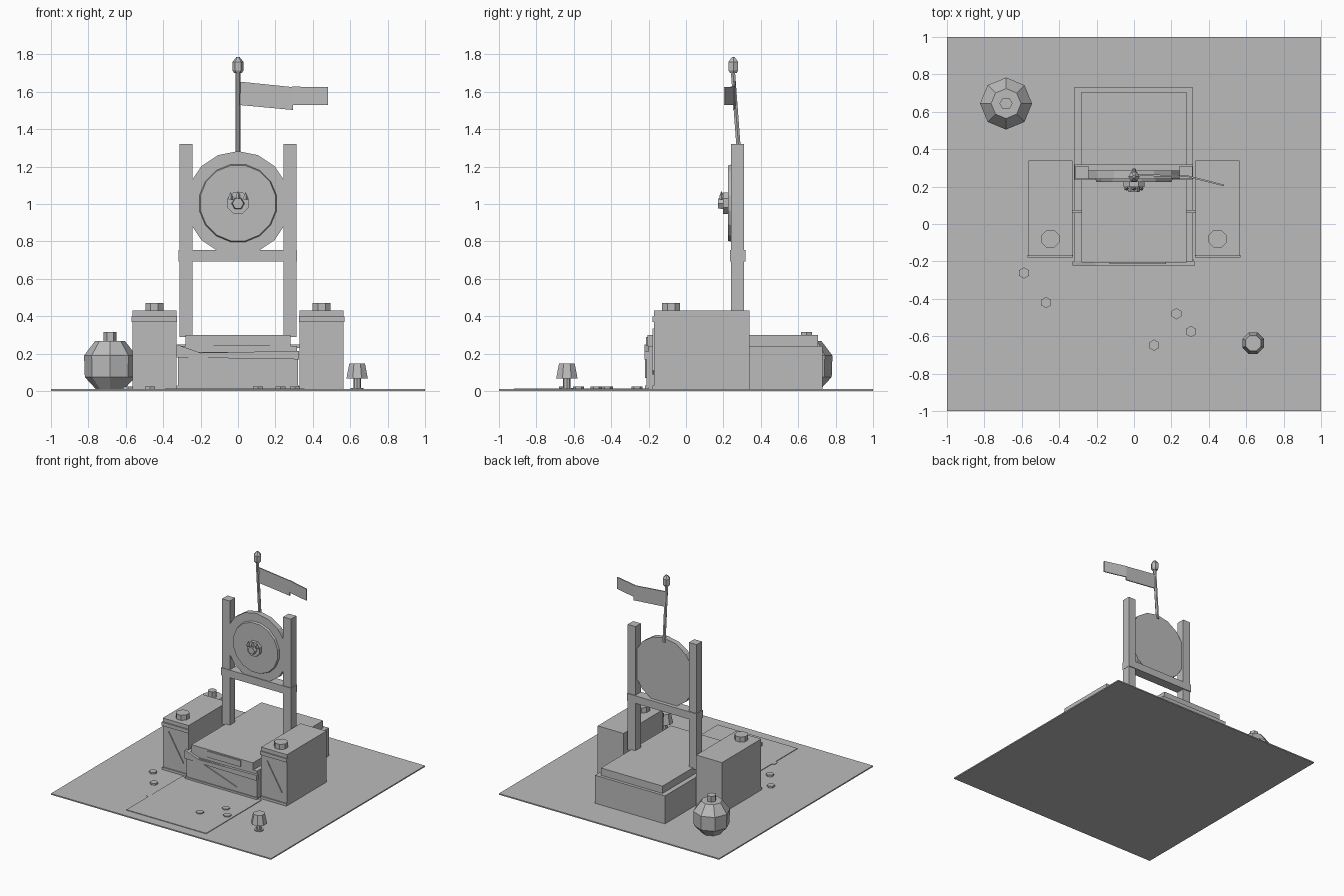
import bpy, bmesh, math
from mathutils import Vector, Matrix

if "Cube" in bpy.data.objects:
    bpy.data.objects.remove(bpy.data.objects["Cube"])

grey = bpy.data.materials.new("plain grey")
grey.diffuse_color = (0.5, 0.5, 0.5, 1)
grey.use_nodes = True
grey.node_tree.nodes["Principled BSDF"].inputs["Base Color"].default_value = grey.diffuse_color


def finish(name, bm):
    bmesh.ops.recalc_face_normals(bm, faces=bm.faces)
    me = bpy.data.meshes.new(name)
    bm.to_mesh(me)
    bm.free()
    me.materials.append(grey)
    ob = bpy.data.objects.new(name, me)
    bpy.context.collection.objects.link(ob)
    return ob


def box(name, x0, x1, y0, y1, z0, z1):
    bm = bmesh.new()
    bmesh.ops.create_cube(bm, size=1)
    for v in bm.verts:
        v.co = Vector((x1 if v.co.x > 0 else x0, y1 if v.co.y > 0 else y0,
                       z1 if v.co.z > 0 else z0))
    return finish(name, bm)


def lathe(name, profile, sides, base, direction=(0, 0, 1), turn=0.0):
    """Closed stack of rings; profile is (radius, distance along direction)."""
    bm = bmesh.new()
    rot = Vector((0, 0, 1)).rotation_difference(Vector(direction)).to_matrix()
    rings = []
    for r, h in profile:
        ring = []
        for i in range(sides):
            a = turn + 2 * math.pi * i / sides
            p = rot @ Vector((r * math.cos(a), r * math.sin(a), h))
            ring.append(bm.verts.new(p + Vector(base)))
        rings.append(ring)
    for lo, hi in zip(rings, rings[1:]):
        for i in range(sides):
            j = (i + 1) % sides
            bm.faces.new((lo[i], lo[j], hi[j], hi[i]))
    bm.faces.new(rings[0])
    bm.faces.new(rings[-1])
    return finish(name, bm)


def plate(name, outline, y0, y1):
    """Extrude an x-z outline from y0 to y1."""
    bm = bmesh.new()
    f = bm.faces.new([bm.verts.new((x, y0, z)) for x, z in outline])
    ext = bmesh.ops.extrude_face_region(bm, geom=[f])
    for v in ext["geom"]:
        if isinstance(v, bmesh.types.BMVert):
            v.co.y = y1
    return finish(name, bm)


# Ground and front mat
box("ground", -1, 1, -1, 1, 0, 0.01)
box("mat", -0.37, 0.355, -0.92, -0.2, 0.008, 0.015)

# Central plinth and lid
box("plinth", -0.32, 0.315, -0.2, 0.73, 0, 0.24)
box("plinth_lid", -0.28, 0.28, -0.205, 0.705, 0.24, 0.3)
box("plinth_front_panel", -0.32, 0.32, -0.212, -0.19, 0.02, 0.21)
plate("plinth_front_rail", [(-0.33, 0.25), (-0.2, 0.205), (0.325, 0.215),
                            (0.325, 0.17), (-0.33, 0.18)], -0.222, -0.2)
plate("plinth_brace", [(-0.32, 0.2), (-0.2, 0.19), (0.14, 0.07), (0.02, 0.07)],
      -0.22, -0.205)
box("lid_front_plate", -0.13, 0.17, -0.213, -0.2, 0.24, 0.29)
box("plinth_foot_trim", -0.33, 0.325, -0.22, -0.2, 0.01, 0.03)

# Side crates with trim, diagonal slat and knob
for s, side in ((-1, "left"), (1, "right")):
    a, b = sorted((s * 0.33, s * 0.565))
    box(side + "_crate", a, b, -0.17, 0.34, 0, 0.43)
    box(side + "_crate_trim", a - 0.004, b + 0.004, -0.18, -0.165, 0.37, 0.4)
    box(side + "_crate_foot", a, b, -0.178, -0.165, 0.01, 0.03)
    c = s * 0.4475
    plate(side + "_crate_slat", [(c - 0.085, 0.315), (c - 0.06, 0.335),
                                 (c + 0.075, 0.11), (c + 0.05, 0.09)],
          -0.178, -0.165)
    lathe(side + "_knob", [(0.052, 0.43), (0.052, 0.472)], 8,
          (c, -0.08, 0), turn=math.pi / 8)
    # Small clamp between crate and plinth
    p, q = sorted((s * 0.28, s * 0.335))
    box(side + "_clamp", p, q, 0.058, 0.075, 0.23, 0.25)
    # Upright post
    p, q = sorted((s * 0.243, s * 0.313))
    box(side + "_post", p, q, 0.24, 0.31, 0.29, 1.32)

box("crossbeam", -0.318, 0.315, 0.235, 0.317, 0.693, 0.755)

# Round target with raised ring, hub and claws, facing the front
FRONT = (0, -1, 0)
lathe("target_disc", [(0.278, 0), (0.278, 0.045)], 16, (0, 0.286, 1.005), FRONT)
lathe("target_ring", [(0.212, 0), (0.205, 0.02)], 16, (0, 0.245, 1.005), FRONT,
      math.pi / 16)
lathe("hub", [(0.062, 0), (0.062, 0.03)], 8, (0, 0.228, 1.005), FRONT, math.pi / 8)
lathe("hub_boss", [(0.035, 0), (0.03, 0.03)], 6, (0, 0.2, 1.003), FRONT)
for i, x in enumerate((-0.04, 0, 0.04)):
    lathe("claw_%d" % i, [(0.012, 0), (0.012, 0.015), (0.001, 0.038)], 5,
          (x, 0.19, 1.025 + (0.005 if x == 0 else 0)))

# Leaning pole, finial and bent flag
lean = Vector((0, -0.035, 0.47))
lathe("pole", [(0.013, 0), (0.013, lean.length)], 6, (0, 0.285, 1.25), lean)
lathe("finial", [(0.02, 0), (0.03, 0.015), (0.03, 0.06), (0.008, 0.087)], 6,
      (0, 0.253, 1.7))


def flag_part(name, x0, x1, y0, y1, lows, tops):
    bm = bmesh.new()
    corners = [(x0, y0, lows[0]), (x1, y1, lows[1]), (x1, y1, tops[1]), (x0, y0, tops[0])]
    near = [bm.verts.new(c) for c in corners]
    far = [bm.verts.new((x, y + 0.009, z)) for x, y, z in corners]
    bm.faces.new(near)
    bm.faces.new(far)
    for i in range(4):
        j = (i + 1) % 4
        bm.faces.new((near[i], near[j], far[j], far[i]))
    finish(name, bm)


flag_part("flag_inner", 0.005, 0.295, 0.258, 0.25, (1.53, 1.503), (1.655, 1.625))
flag_part("flag_outer", 0.29, 0.48, 0.25, 0.202, (1.53, 1.53), (1.628, 1.625))

# Faceted pot with a cap
lathe("pot", [(0.075, 0.01), (0.135, 0.075), (0.139, 0.19), (0.08, 0.268)], 8,
      (-0.684, 0.644, 0))
lathe("pot_cap", [(0.035, 0.26), (0.035, 0.315)], 6, (-0.684, 0.644, 0))

# Small lamp on a stem
lathe("lamp_foot", [(0.035, 0.008), (0.035, 0.018)], 8, (0.637, -0.637, 0))
lathe("lamp_stem", [(0.02, 0.01), (0.02, 0.075)], 8, (0.637, -0.637, 0))
lathe("lamp_head", [(0.062, 0.068), (0.045, 0.148)], 8, (0.637, -0.637, 0),
      turn=math.pi / 8)

# Flat stepping stones
for i, (x, y) in enumerate(((-0.588, -0.262), (-0.47, -0.42), (-0.365, -0.612),
                            (0.107, -0.648), (0.227, -0.48), (0.305, -0.575))):
    top = 0.0145 if i == 2 else 0.024
    lathe("stone_%d" % i, [(0.03, 0.008), (0.03, top)], 6, (x, y, 0),
          turn=math.pi / 6)
